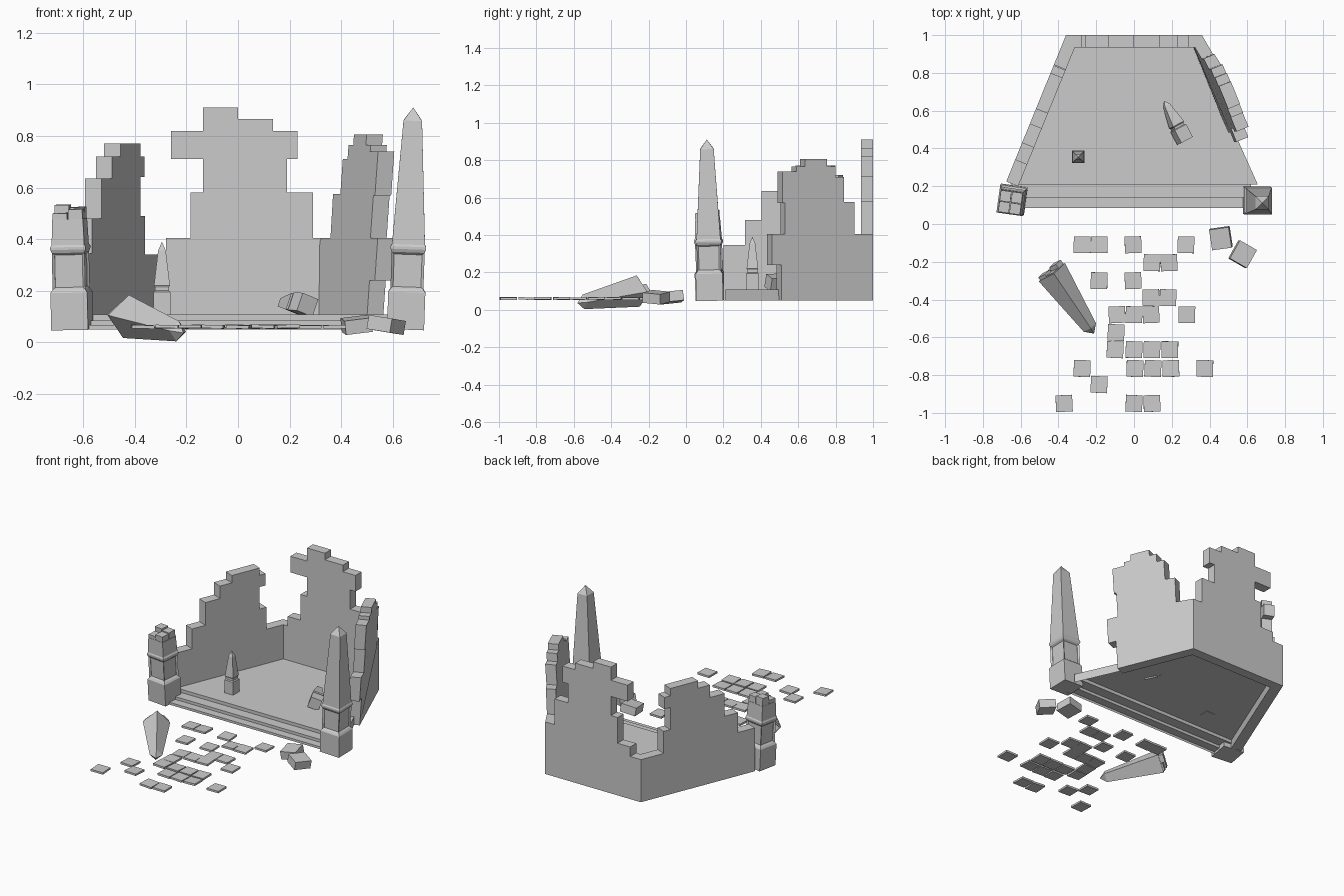
import bpy, bmesh, math, random
from mathutils import Matrix, Vector, Euler

if "Cube" in bpy.data.objects:
    bpy.data.objects.remove(bpy.data.objects["Cube"])

random.seed(4)


def finish(name, bm, closed=True):
    if closed:
        bmesh.ops.recalc_face_normals(bm, faces=bm.faces)
    me = bpy.data.meshes.new(name)
    bm.to_mesh(me)
    bm.free()
    ob = bpy.data.objects.new(name, me)
    bpy.context.collection.objects.link(ob)
    return ob


def place(x, y, z=0, rx=0, ry=0, rz=0):
    e = Euler([math.radians(a) for a in (rx, ry, rz)])
    return Matrix.Translation((x, y, z)) @ e.to_matrix().to_4x4()


def along(a, b, roll=0):
    a, b = Vector(a), Vector(b)
    q = (b - a).to_track_quat('Z', 'Y')
    return Matrix.Translation(a) @ q.to_matrix().to_4x4() @ Matrix.Rotation(math.radians(roll), 4, 'Z')


def add_box(bm, size, m, jitter=0.0):
    r = bmesh.ops.create_cube(bm, size=1)
    for v in r['verts']:
        v.co = Vector(c * s for c, s in zip(v.co, size))
    if jitter:
        for sx in (-1, 1):
            for sy in (-1, 1):
                d = Vector((random.uniform(-jitter, jitter), random.uniform(-jitter, jitter), 0))
                for v in r['verts']:
                    if v.co.x * sx > 0 and v.co.y * sy > 0 and (v.co - d).length < 1:
                        v.co += d
                        break
    bmesh.ops.transform(bm, matrix=m, verts=r['verts'])


# Square tower lofted through (half width, height) rings; a segment can get recessed panels
def tower(name, rings, m, panel=None, crown=None):
    bm = bmesh.new()
    loops, panels = [], []
    for h, z in rings:
        if h == 0:
            loops.append([bm.verts.new((0, 0, z))])
        else:
            loops.append([bm.verts.new((sx * h, sy * h, z)) for sx, sy in ((-1, -1), (1, -1), (1, 1), (-1, 1))])
    bm.faces.new(loops[0][::-1])
    for i, (a, b) in enumerate(zip(loops, loops[1:])):
        for k in range(4):
            n = (k + 1) % 4
            top = [b[0]] if len(b) == 1 else [b[n], b[k]]
            f = bm.faces.new([a[k], a[n]] + top)
            if i == panel:
                panels.append(f)
    if len(loops[-1]) == 4:
        bm.faces.new(loops[-1])
    bmesh.ops.recalc_face_normals(bm, faces=bm.faces)
    if panels:
        bmesh.ops.inset_individual(bm, faces=panels, thickness=0.012, depth=-0.01)
    # Jagged broken blocks
    if crown:
        w, z, heights = crown
        for k, h in enumerate(heights):
            cx, cy = (k % 2 - 0.5) * w, (k // 2 - 0.5) * w
            add_box(bm, (w * 0.94, w * 0.94, abs(h)), Matrix.Translation((cx, cy, z + h / 2)))
    bm.transform(m)
    return finish(name, bm)


# Wall from a (distance, height) outline; fn maps outline points to outer face
def wall(name, outline, fn, inward, lean=0.0):
    bm = bmesh.new()
    f = bm.faces.new([bm.verts.new(fn(u, z)) for u, z in outline])
    ext = bmesh.ops.extrude_face_region(bm, geom=[f], use_keep_orig=True)
    new = [v for v in ext['geom'] if isinstance(v, bmesh.types.BMVert)]
    bmesh.ops.translate(bm, verts=new, vec=inward)
    for v in bm.verts:
        v.co.x += lean * (v.co.z - 0.05) * max(0, min(1, (1 - v.co.y) / 0.15))
    return finish(name, bm)


# Floor sheet with side skirts
bm = bmesh.new()
edge = [(-0.655, 0.21), (0.655, 0.21), (0.31, 0.98), (-0.31, 0.98)]
top = [bm.verts.new((x, y, 0.107)) for x, y in edge]
low = [bm.verts.new((x, y, 0.05)) for x, y in edge]
bm.faces.new(top)
for a, b in ((1, 2), (3, 0)):
    bm.faces.new((top[b], top[a], low[a], low[b]))
finish("floor", bm, False)

# Front steps
bm = bmesh.new()
steps = [(0.21, 0.107), (0.21, 0.085), (0.14, 0.085), (0.14, 0.066), (0.085, 0.066), (0.085, 0.05)]
rows = [[bm.verts.new((x, y, z)) for x in (-0.62, 0.62)] for y, z in steps]
for a, b in zip(rows, rows[1:]):
    bm.faces.new((a[0], b[0], b[1], a[1]))
finish("front_steps", bm, False)

# Ruined walls
back = [(-.36, .05), (.36, .05), (.36, .405), (.29, .405), (.29, .58), (.19, .58), (.19, .71),
        (.23, .71), (.23, .82), (.135, .82), (.135, .865), (0, .865), (0, .91), (-.135, .91),
        (-.135, .82), (-.26, .82), (-.26, .71), (-.135, .71), (-.135, .58), (-.185, .58),
        (-.185, .405), (-.28, .405), (-.28, .34), (-.36, .34)]
wall("back_wall", back, lambda x, z: (x, 1, z), (0, -0.065, 0))

left = [(1, .05), (.225, .05), (.225, .345), (.34, .345), (.34, .48), (.43, .48), (.43, .635),
        (.53, .635), (.53, .72), (.61, .72), (.61, .77), (.80, .77), (.80, .72), (.84, .72),
        (.84, .64), (.80, .64), (.80, .49), (.845, .49), (.845, .34), (1, .34)]
right = [(1, .05), (.51, .05), (.51, .24), (.46, .24), (.46, .405), (.53, .405), (.53, .57),
         (.515, .57), (.515, .74), (.59, .74), (.59, .765), (.635, .765), (.635, .805),
         (.755, .805), (.755, .765), (.80, .765), (.80, .71), (.845, .71), (.845, .575),
         (.90, .575), (.90, .405), (1, .405)]
for name, outline, s, lean in (("left_wall", left, -1, 0), ("right_wall", right, 1, 0.07)):
    inward = Vector((-s, -0.408, 0)).normalized() * 0.068
    wall(name, outline, lambda y, z, s=s: (s * (0.36 + 0.408 * (1 - y)), y, z), inward, lean)

# Corner obelisks: one whole, one broken
pedestal = [(.072, .05), (.072, .195), (.064, .207), (.064, .35), (.069, .362), (.069, .372), (.064, .38)]
tower("right_obelisk", pedestal + [(.036, .86), (0, .912)], place(.648, .127, 0, 1, 2, 0), panel=2)
tower("left_broken_obelisk", pedestal + [(.06, .48)], place(-.642, .135, 0, 2.5, -1, -8),
      panel=2, crown=(.06, .478, (.025, .04, .055, .045)))

# Fallen obelisk shaft
tower("fallen_shaft", [(.06, 0), (.028, .36), (0, .40)],
      along((-.435, -.255, .10), (-.215, -.575, .037), 42),
      crown=(.055, .002, (-.012, -.03, -.02, -.008)))

# Small obelisks on the floor
small = [(.033, 0), (.033, .09), (.027, .095), (.027, .108), (.031, .115), (.015, .25), (0, .285)]
tower("small_obelisk", small, place(-.295, .355, .105))
fallen = [(h * 1.1, z * 0.84) for h, z in small]
tower("small_fallen_obelisk", fallen, along((.27, .44, .145), (.16, .65, .15), 20))

# Loose stones
for i, (x, y, r, tx, ty) in enumerate(((.46, -.075, 8, 6, -7), (.575, -.16, -30, -5, 8))):
    bm = bmesh.new()
    add_box(bm, (.105, .11, .055), place(x, y, .067, tx, ty, r))
    finish(f"loose_stone_{i + 1}", bm)

# Scattered paving tiles, row by row
paving = {-.11: (-.275, -.185, -.005, .275), -.205: (.095, .185), -.30: (-.185, -.005),
          -.39: (.09, .18), -.48: (-.09, 0, .09, .28), -.575: (-.095,), -.665: (-.1, 0, .095, .19),
          -.765: (-.275, .005, .1, .195, .375), -.85: (-.185,), -.95: (-.37, 0, .095)}
bm = bmesh.new()
for y, xs in paving.items():
    for x in xs:
        m = place(x, y, .06, random.uniform(-2, 2), random.uniform(-2, 2), random.uniform(-3, 3))
        add_box(bm, (.088, .088, .013), m)
finish("paving_tiles", bm)
